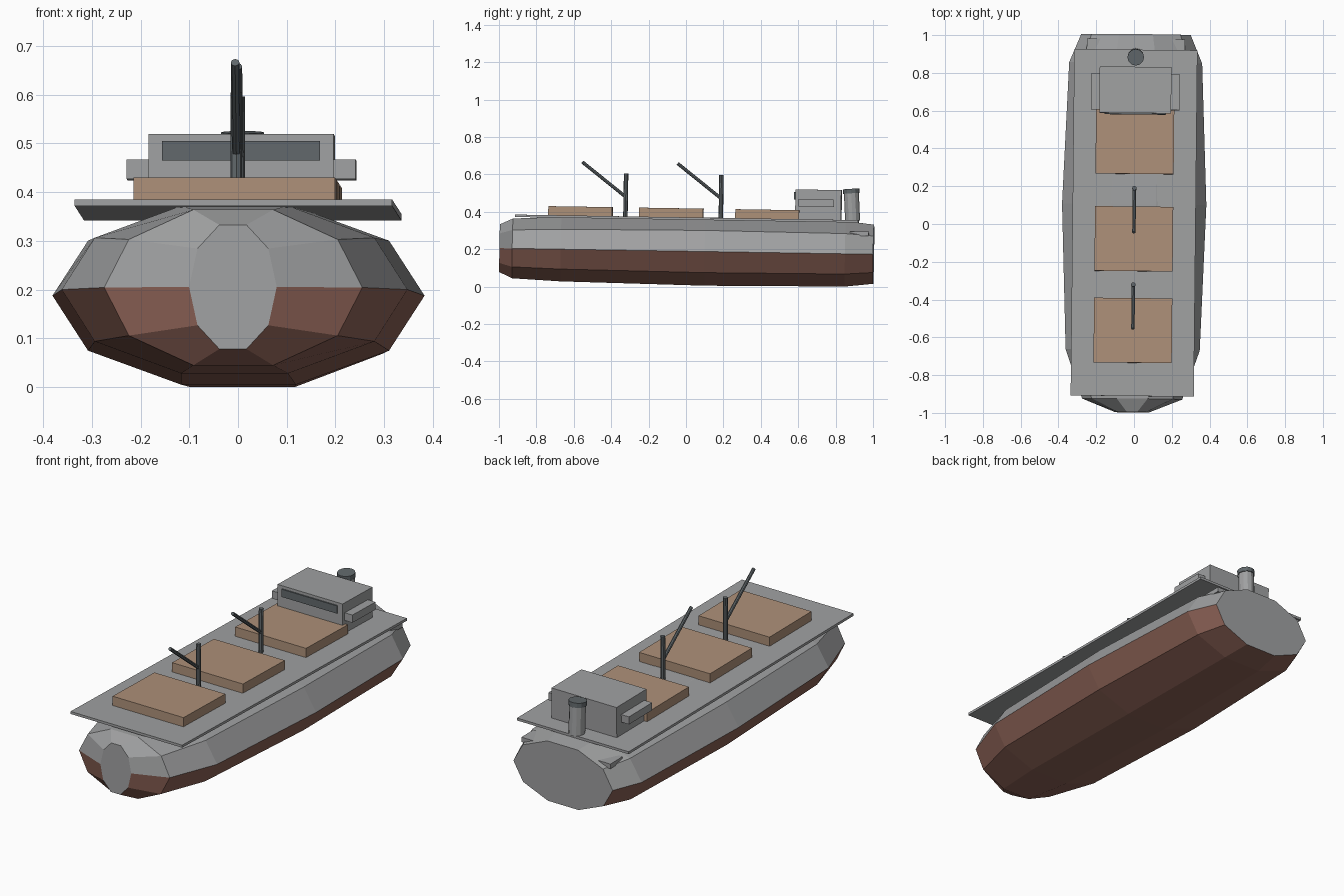
import bpy, bmesh, math
from mathutils import Matrix, Vector

cube = bpy.data.objects.get("Cube")
if cube:
    bpy.data.objects.remove(cube, do_unlink=True)


def material(name, rgb):
    m = bpy.data.materials.new(name)
    m.use_nodes = True
    m.diffuse_color = (*rgb, 1)
    m.node_tree.nodes["Principled BSDF"].inputs["Base Color"].default_value = (*rgb, 1)
    return m


GREY = material("ship grey", (0.35, 0.355, 0.36))
RED = material("hull red", (0.27, 0.125, 0.095))
TAN = material("hatch tan", (0.42, 0.28, 0.19))
DARK = material("dark steel", (0.12, 0.138, 0.147))

# The whole ship sits with a slight bow-up trim and a slight turn
TRIM = Matrix.Rotation(-0.0105, 4, "Z") @ Matrix.Rotation(-0.0163, 4, "X")


def finish(name, bm, *mats):
    bmesh.ops.recalc_face_normals(bm, faces=bm.faces[:])
    mesh = bpy.data.meshes.new(name)
    bm.to_mesh(mesh)
    bm.free()
    for m in mats:
        mesh.materials.append(m)
    mesh.transform(TRIM)
    ob = bpy.data.objects.new(name, mesh)
    bpy.context.collection.objects.link(ob)
    return ob


def box(name, x, y, z, mat):
    """Box from (min, max) pairs on each axis."""
    bm = bmesh.new()
    bmesh.ops.create_cube(bm, size=1)
    for v in bm.verts:
        v.co = [lo + (c + 0.5) * (hi - lo) for c, (lo, hi) in zip(v.co, (x, y, z))]
    return finish(name, bm, mat)


def rod(name, start, end, radius, sides, mat):
    a, b = Vector(start), Vector(end)
    bm = bmesh.new()
    bmesh.ops.create_cone(bm, cap_ends=True, segments=sides, radius1=radius,
                          radius2=radius, depth=(b - a).length)
    turn = (b - a).to_track_quat("Z", "Y").to_matrix().to_4x4()
    bm.transform(Matrix.Translation((a + b) / 2) @ turn)
    return finish(name, bm, mat)


# Hull: ten-sided rings lofted along the length (y, half width, half height)
MID = 0.189
STATIONS = [(-1.0, 0.09, 0.134), (-0.93, 0.265, 0.168), (-0.67, 0.355, 0.181),
            (0.1, 0.382, 0.192), (0.85, 0.352, 0.184), (1.0, 0.29, 0.166)]
bm = bmesh.new()
rings = []
for y, rx, rz in STATIONS:
    angles = [i * math.tau / 10 for i in range(10)]
    rings.append([bm.verts.new((rx * math.cos(a), y, MID + rz * math.sin(a))) for a in angles])
for r, s in zip(rings, rings[1:]):
    for i in range(10):
        j = (i + 1) % 10
        face = bm.faces.new((r[i], r[j], s[j], s[i]))
        # Red below the waterline
        face.material_index = 1 if i >= 5 else 0
bm.faces.new(rings[0])
bm.faces.new(rings[-1])
finish("hull", bm, GREY, RED)

# Deck and stern plate
box("deck", (-0.326, 0.326), (-0.917, 0.917), (0.357, 0.370), GREY)
box("stern_plate", (-0.26, 0.26), (0.875, 0.975), (0.285, 0.310), GREY)

# Cargo hatches
for i, y in enumerate((-0.57, -0.085, 0.43)):
    box(f"cargo_hatch_{i + 1}", (-0.207, 0.207), (y - 0.171, y + 0.171), (0.365, 0.418), TAN)

# Masts with slanted cargo booms
for i, y in enumerate((-0.33, 0.18)):
    rod(f"mast_{i + 1}", (0, y, 0.365), (0, y, 0.599), 0.012, 8, DARK)
    rod(f"boom_{i + 1}", (0, y, 0.474), (0, y - 0.235, 0.657), 0.009, 8, DARK)

# Bridge house, side wings and window strip
box("bridge_house", (-0.19, 0.19), (0.579, 0.824), (0.365, 0.529), GREY)
for side, s in (("right", -1), ("left", 1)):
    box(f"bridge_wing_{side}", sorted((s * 0.18, s * 0.235)), (0.597, 0.786), (0.437, 0.477), GREY)
box("bridge_window", (-0.162, 0.162), (0.572, 0.580), (0.474, 0.514), DARK)

# Leaning funnel with a dark cap
rod("funnel", (0, 0.885, 0.365), (0, 0.876, 0.515), 0.040, 12, GREY)
rod("funnel_cap", (0, 0.876, 0.513), (0, 0.874, 0.537), 0.044, 12, DARK)
